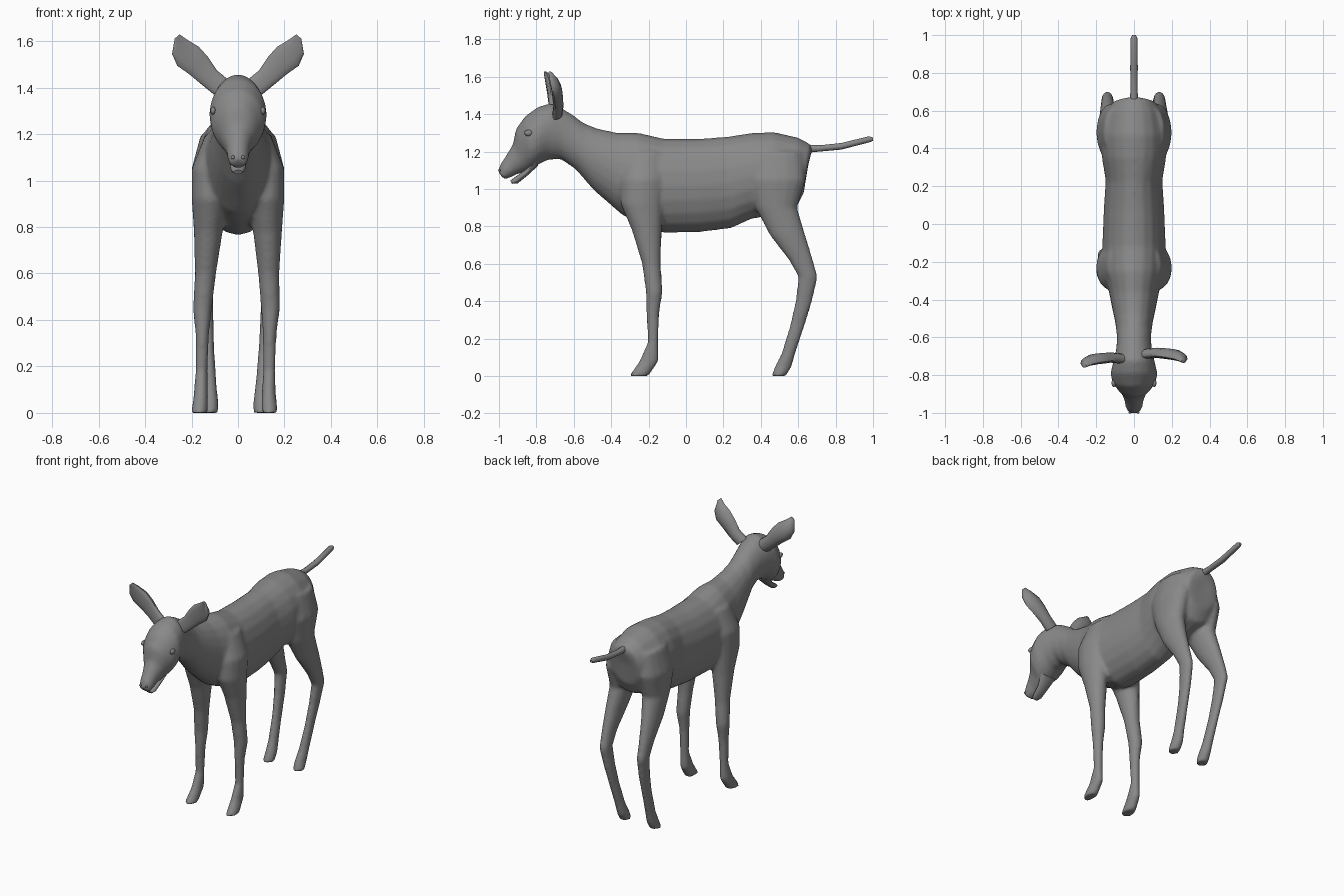
import bpy
import bmesh
from math import cos, sin, tau, radians
from mathutils import Vector

cube = bpy.data.objects.get("Cube")
if cube:
    bpy.data.objects.remove(cube, do_unlink=True)

grey = bpy.data.materials.new("plain grey")
grey.use_nodes = True
grey.diffuse_color = (0.25, 0.25, 0.25, 1)
grey.node_tree.nodes["Principled BSDF"].inputs["Base Color"].default_value = grey.diffuse_color


def loft(bm, rings, sides=16, cup=None):
    """Skin closed rings, each a (centre, half axis, half axis) ellipse."""
    loops = []
    for centre, a, b in rings:
        loop = []
        for i in range(sides):
            s = sin(tau * i / sides)
            if cup is not None and s < 0:
                s *= cup
            loop.append(bm.verts.new(centre + a * cos(tau * i / sides) + b * s))
        loops.append(loop)
    faces = [bm.faces.new(loops[0]), bm.faces.new(loops[-1])]
    for low, high in zip(loops, loops[1:]):
        for i in range(sides):
            j = (i + 1) % sides
            faces.append(bm.faces.new((low[i], low[j], high[j], high[i])))
    bmesh.ops.recalc_face_normals(bm, faces=faces)


def finish(name, bm, angle=60):
    mesh = bpy.data.meshes.new(name)
    bm.to_mesh(mesh)
    bm.free()
    mesh.materials.append(grey)
    obj = bpy.data.objects.new(name, mesh)
    bpy.context.collection.objects.link(obj)
    bpy.ops.object.select_all(action='DESELECT')
    obj.select_set(True)
    bpy.context.view_layer.objects.active = obj
    bpy.ops.object.shade_smooth_by_angle(angle=radians(angle))
    return obj


def spine_rings(sections):
    """Rings from a top point, a bottom point and a half width."""
    rings = []
    for top_y, top_z, low_y, low_z, width in sections:
        top, low = Vector((0, top_y, top_z)), Vector((0, low_y, low_z))
        rings.append(((top + low) / 2, Vector((width, 0, 0)), (top - low) / 2))
    return rings


def leg_rings(sections, side, lean):
    """Level rings from height, front, back, inner and outer limits."""
    rings = []
    for z, front, back, inner, outer in sections:
        shift = lean * max(0, 1 - z / 0.8)
        centre = Vector((side * (inner + outer) / 2 + shift, (front + back) / 2, z))
        rings.append((centre, Vector(((outer - inner) / 2, 0, 0)),
                      Vector((0, (back - front) / 2, 0))))
    return rings


# Torso, neck and head in one run from rump to nose
spine = [
    (.675, 1.21, .65, 1.12, .04), (.665, 1.24, .63, .98, .11),
    (.60, 1.275, .59, .90, .15), (.47, 1.305, .47, .86, .175),
    (.35, 1.30, .35, .84, .17), (.22, 1.28, .24, .79, .15),
    (.08, 1.27, .08, .77, .16), (-.12, 1.27, -.12, .765, .168),
    (-.25, 1.30, -.26, .82, .16), (-.36, 1.30, -.34, .86, .135),
    (-.48, 1.325, -.42, .93, .115), (-.55, 1.355, -.49, .99, .10),
    (-.61, 1.40, -.59, 1.105, .09), (-.66, 1.43, -.67, 1.16, .095),
    (-.72, 1.46, -.74, 1.155, .11), (-.79, 1.44, -.79, 1.13, .125),
    (-.86, 1.39, -.82, 1.11, .115), (-.91, 1.32, -.84, 1.10, .085),
    (-.925, 1.24, -.865, 1.09, .065), (-.965, 1.175, -.90, 1.08, .05),
    (-.995, 1.13, -.93, 1.065, .046), (-1.005, 1.09, -.97, 1.05, .035),
]
front_leg = [
    (1.2, -.31, -.12, .04, .14), (1.05, -.35, -.11, .04, .2),
    (.92, -.35, -.12, .04, .2), (.78, -.29, -.13, .065, .19),
    (.6, -.235, -.135, .09, .182), (.45, -.215, -.125, .105, .188),
    (.34, -.212, -.142, .115, .175), (.18, -.205, -.148, .12, .172),
    (.08, -.25, -.145, .115, .177), (0, -.305, -.20, .115, .187),
]
hind_leg = [
    (1.2, .36, .62, .04, .16), (1.05, .33, .64, .04, .2),
    (.9, .37, .595, .05, .19), (.75, .45, .64, .08, .185),
    (.62, .55, .68, .10, .175), (.53, .60, .705, .105, .17),
    (.4, .585, .675, .10, .157), (.27, .555, .635, .095, .147),
    (.12, .51, .585, .083, .142), (.05, .475, .565, .075, .142),
    (0, .455, .535, .075, .147),
]
bm = bmesh.new()
loft(bm, spine_rings(spine), 20)
for side in (-1, 1):
    loft(bm, leg_rings(front_leg, side, -.015))
    loft(bm, leg_rings(hind_leg, side, -.01))
body = finish("body_with_legs", bm)

# Fuse legs and torso into one skin with soft joints
fuse = body.modifiers.new("fuse", 'REMESH')
fuse.mode = 'VOXEL'
fuse.voxel_size = 0.011
fuse.use_smooth_shade = True
soften = body.modifiers.new("soften", 'SMOOTH')
soften.factor = 0.5
soften.iterations = 8

# Lower jaw, hanging slightly open
bm = bmesh.new()
loft(bm, spine_rings([
    (-.82, 1.16, -.79, 1.125, .055), (-.87, 1.095, -.85, 1.07, .038),
    (-.92, 1.06, -.90, 1.03, .03), (-.94, 1.045, -.93, 1.028, .02),
]), 12)
finish("lower_jaw", bm)

# Tail
bm = bmesh.new()
loft(bm, spine_rings([
    (.62, 1.24, .62, 1.19, .022), (.72, 1.235, .72, 1.20, .019),
    (.83, 1.247, .83, 1.21, .02), (.98, 1.283, .985, 1.25, .018),
    (1.0, 1.275, 1.0, 1.258, .01),
]), 10)
finish("tail", bm)

# Ears: flattened leaf shapes with a hollow front
ear = [  # x, y, z, half width, half depth
    (.07, -.70, 1.40, .045, .04), (.125, -.695, 1.445, .045, .04),
    (.17, -.70, 1.495, .055, .042), (.215, -.705, 1.535, .062, .042),
    (.25, -.715, 1.575, .045, .034), (.262, -.73, 1.62, .014, .015),
]
for side, name in ((-1, "right_ear"), (1, "left_ear")):
    across = Vector((side * .75, 0, -.66))
    slip = Vector((0, -.025 if side < 0 else 0, 0))
    bm = bmesh.new()
    loft(bm, [(Vector((side * x, y, z)) + slip, across * wide, Vector((0, deep, 0)))
              for x, y, z, wide, deep in ear], 12, cup=0.35)
    finish(name, bm)

# Eyes and nostrils as small flattened beads
for side, word in ((-1, "right"), (1, "left")):
    for part, spot, size in (("eye", (.107, -.842, 1.30), (.012, .022, .017)),
                             ("nostril", (.022, -.998, 1.10), (.008, .006, .008))):
        bm = bmesh.new()
        bmesh.ops.create_uvsphere(bm, u_segments=12, v_segments=8, radius=1)
        bmesh.ops.scale(bm, vec=size, verts=bm.verts)
        bmesh.ops.translate(bm, vec=(side * spot[0], spot[1], spot[2]), verts=bm.verts)
        finish(word + "_" + part, bm)
